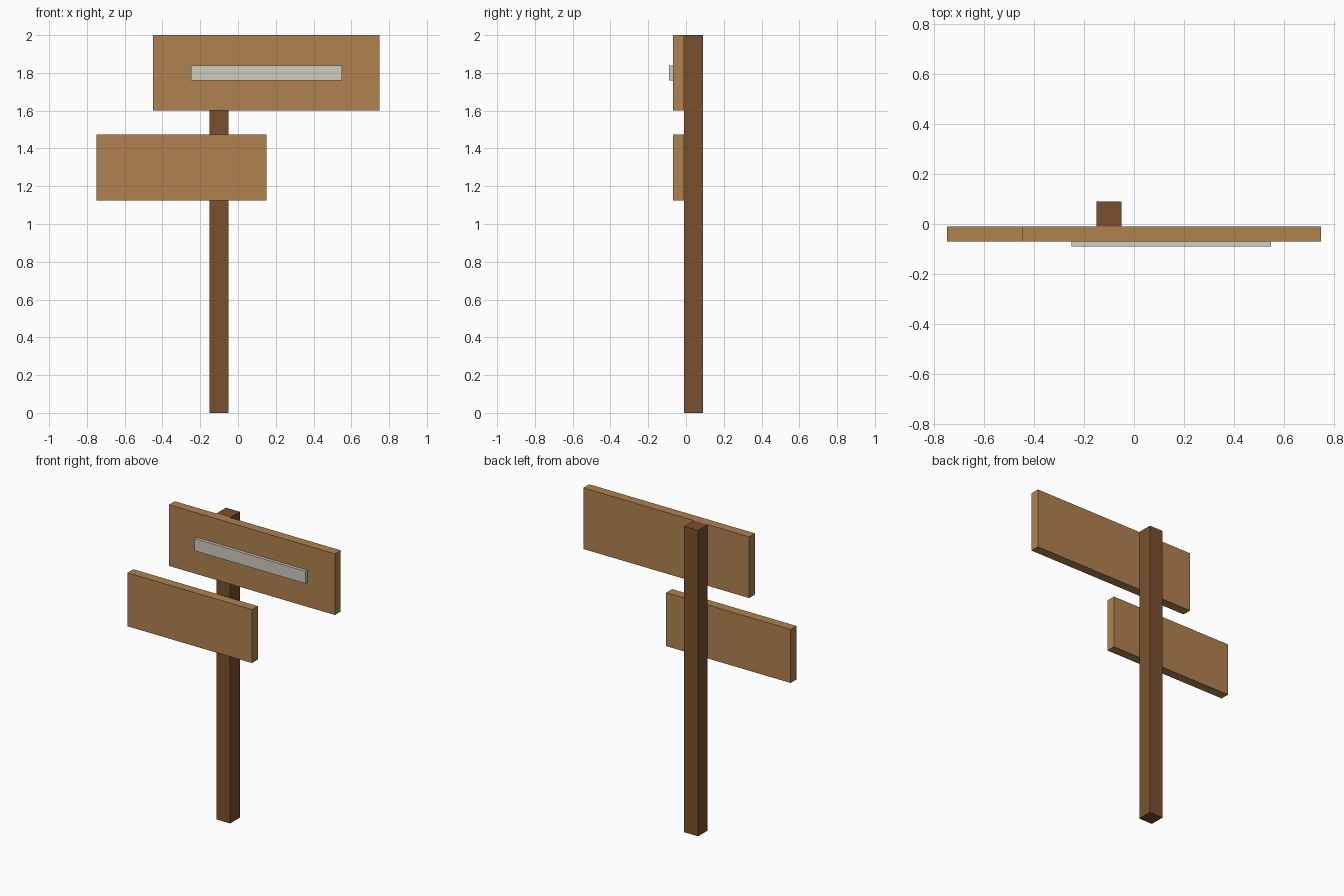
import bpy
import bmesh
from mathutils import Vector

if "Cube" in bpy.data.objects:
    bpy.data.objects.remove(bpy.data.objects["Cube"])


def material(name, rgb):
    # Convert display colour to linear
    mat = bpy.data.materials.new(name)
    mat.diffuse_color = (*[((c / 255 + 0.055) / 1.055) ** 2.4 for c in rgb], 1)
    mat.use_nodes = True
    mat.node_tree.nodes["Principled BSDF"].inputs["Base Color"].default_value = mat.diffuse_color
    return mat


def box(name, low, high, mat):
    low, high = Vector(low), Vector(high)
    bm = bmesh.new()
    bmesh.ops.create_cube(bm, size=1)
    bmesh.ops.scale(bm, vec=high - low, verts=bm.verts)
    mesh = bpy.data.meshes.new(name)
    bm.to_mesh(mesh)
    bm.free()
    mesh.materials.append(mat)
    obj = bpy.data.objects.new(name, mesh)
    obj.location = (low + high) / 2
    bpy.context.collection.objects.link(obj)


dark_wood = material("dark_wood", (122, 80, 46))
light_wood = material("light_wood", (176, 130, 80))
pale_paint = material("pale_paint", (208, 204, 194))

# Square post, standing behind the boards
box("post", (-0.15, -0.01, 0), (-0.05, 0.09, 2), dark_wood)

# Two boards fixed to the front of the post
box("upper_board", (-0.45, -0.07, 1.6), (0.75, -0.01, 2), light_wood)
box("lower_board", (-0.75, -0.07, 1.125), (0.15, -0.01, 1.475), light_wood)

# Raised pale strip on the upper board
box("label_strip", (-0.25, -0.09, 1.76), (0.55, -0.07, 1.84), pale_paint)
